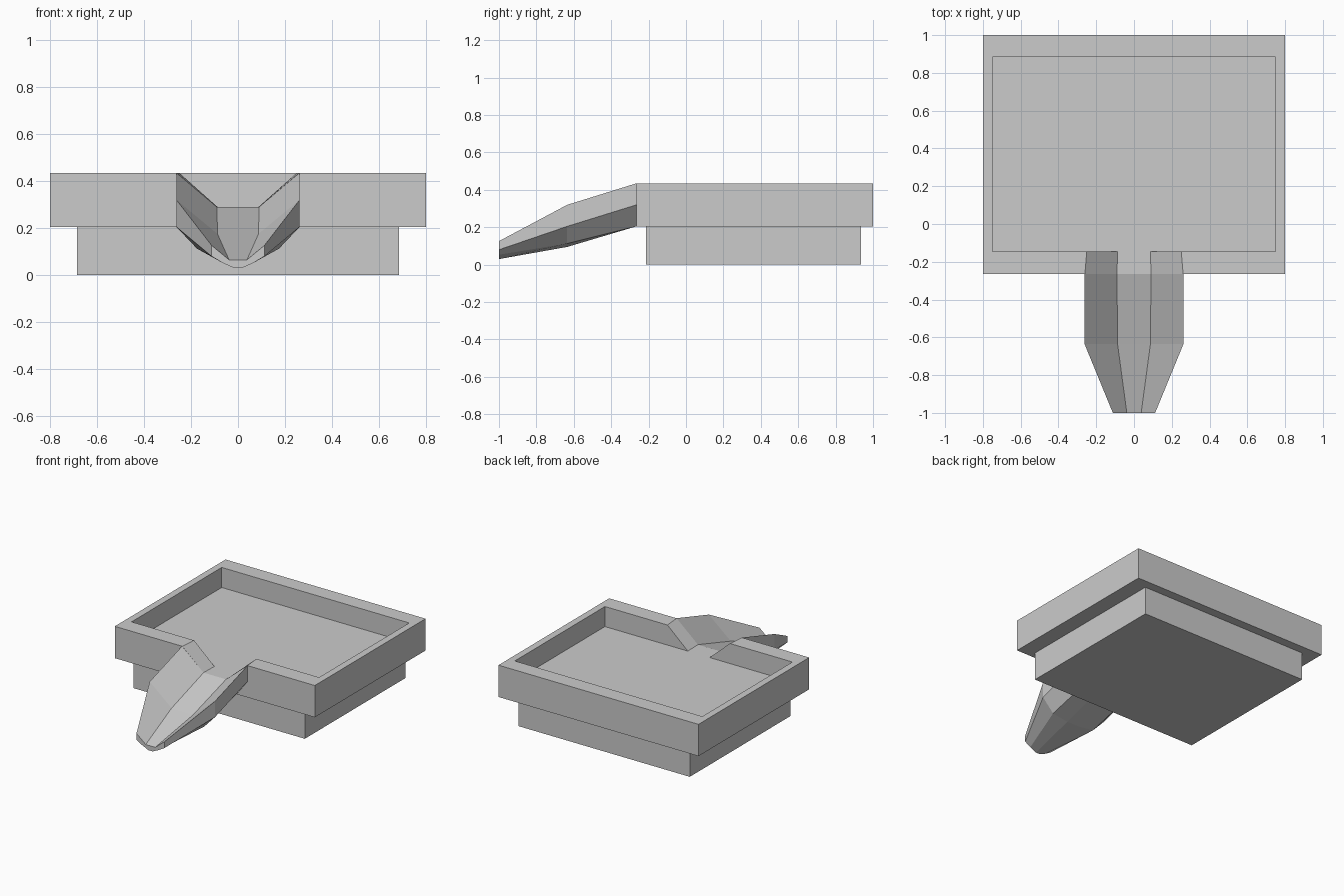
import bpy, bmesh

if "Cube" in bpy.data.objects:
    bpy.data.objects.remove(bpy.data.objects["Cube"])


def make_object(name, verts, faces):
    mesh = bpy.data.meshes.new(name)
    mesh.from_pydata(verts, [], faces)
    bm = bmesh.new()
    bm.from_mesh(mesh)
    bmesh.ops.recalc_face_normals(bm, faces=bm.faces)
    bm.to_mesh(mesh)
    bm.free()
    ob = bpy.data.objects.new(name, mesh)
    bpy.context.collection.objects.link(ob)
    return ob


# base block
bpy.ops.mesh.primitive_cube_add(size=1, location=(0, 0.36, 0.1025))
base = bpy.context.object
base.name = "base"
base.scale = (1.37, 1.15, 0.205)

# basin: C-shaped rim around a recessed floor, with a flared gap at the front
BOTTOM, FLOOR, RIM = 0.205, 0.29, 0.435


def rim_outline(front_gap, inner_gap, z):
    half = [(front_gap, -0.265), (0.8, -0.265), (0.8, 1.0)]
    inner = [(0.75, 0.885), (0.75, -0.145), (inner_gap, -0.145)]
    pts = half + [(-x, y) for x, y in reversed(half)]
    pts += [(-x, y) for x, y in reversed(inner)] + inner
    return [(x, y, z) for x, y in pts]


verts = (rim_outline(0.26, 0.25, RIM) + rim_outline(0.09, 0.087, FLOOR)
         + rim_outline(0.26, 0.25, BOTTOM)[1:5])
faces = [list(range(12)), [12, 17] + list(range(18, 24)), [24, 25, 26, 27]]
faces += [(i, (i + 1) % 12, 12 + (i + 1) % 12, 12 + i) for i in range(5, 12)]
faces += [(24 + i, 25 + i, 2 + i, 1 + i) for i in range(3)]
faces.append((24, 1, 0, 12, 17, 5, 4, 27))
make_object("basin", verts, faces)

# spout: half sections (channel floor, lip, side, chamfer, keel), mirrored and lofted
sections = [
    (-0.265, [(0.09, 0.29), (0.262, 0.435), (0.262, 0.32), (0.175, 0.205), (0.05, 0.205)]),
    (-0.635, [(0.087, 0.175), (0.262, 0.32), (0.262, 0.205), (0.175, 0.113), (0.05, 0.095)]),
    (-1.0, [(0.038, 0.065), (0.112, 0.126), (0.112, 0.08), (0.067, 0.053), (0.017, 0.03)]),
]
verts, faces = [], []
for y, half in sections:
    ring = half + [(-x, z) for x, z in reversed(half)]
    verts += [(x, y, z) for x, z in ring]
for s in range(len(sections) - 1):
    for i in range(10):
        j = (i + 1) % 10
        faces.append((s * 10 + i, s * 10 + j, s * 10 + 10 + j, s * 10 + 10 + i))
faces.append(list(range(20, 30)))
make_object("spout", verts, faces)
